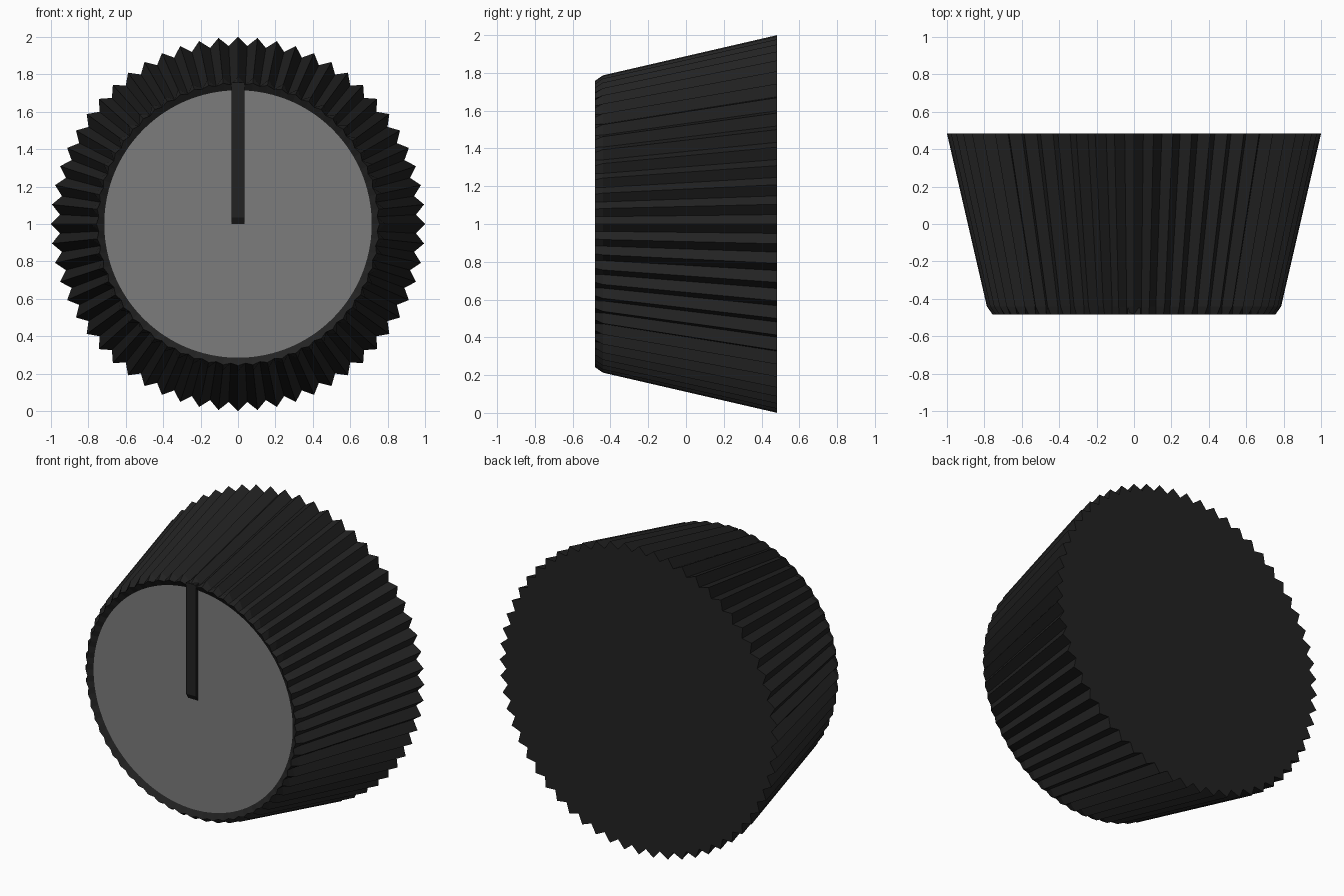
import bpy, bmesh
from math import sin, cos, pi

if "Cube" in bpy.data.objects:
    bpy.data.objects.remove(bpy.data.objects["Cube"])

TEETH = 60
CZ = 1.0  # height of the knob axis


def material(name, value):
    m = bpy.data.materials.new(name)
    m.diffuse_color = (value, value, value, 1)
    m.use_nodes = True
    m.node_tree.nodes["Principled BSDF"].inputs["Base Color"].default_value = m.diffuse_color
    return m


def add_object(name, bm, mat):
    bmesh.ops.recalc_face_normals(bm, faces=bm.faces)
    mesh = bpy.data.meshes.new(name)
    bm.to_mesh(mesh)
    bm.free()
    mesh.materials.append(mat)
    ob = bpy.data.objects.new(name, mesh)
    bpy.context.collection.objects.link(ob)
    return ob


def ring(bm, y, peak, valley):
    verts = []
    for i in range(TEETH * 2):
        r = valley if i % 2 else peak
        a = pi / 2 + i * pi / TEETH
        verts.append(bm.verts.new((r * cos(a), y, CZ + r * sin(a))))
    return verts


black = material("black_plastic", 0.016)
grey = material("grey_face", 0.2)

# Ribbed tapering body: (y, peak radius, valley radius) from back to recessed front
sections = [(0.483, 1.0, 0.953), (-0.44, 0.787, 0.748), (-0.483, 0.757, 0.745),
            (-0.46, 0.715, 0.715)]
bm = bmesh.new()
rings = [ring(bm, *s) for s in sections]
for a, b in zip(rings, rings[1:]):
    for i in range(len(a)):
        j = (i + 1) % len(a)
        bm.faces.new((a[i], a[j], b[j], b[i]))
bm.faces.new(rings[0])
add_object("knob_body", bm, black)

# Grey inset front disc
bm = bmesh.new()
bm.faces.new(ring(bm, -0.46, 0.716, 0.716))
add_object("front_disc", bm, grey)

# Raised pointer bar with a sloped lower end: side profile (y, z) extruded in x
profile = [(-0.45, 1.0), (-0.462, 1.0), (-0.483, 1.035), (-0.483, 1.757), (-0.45, 1.757)]
bm = bmesh.new()
left, right = ([bm.verts.new((x, y, z)) for y, z in profile] for x in (-0.035, 0.035))
bm.faces.new(left)
bm.faces.new(right)
for i in range(len(profile)):
    j = (i + 1) % len(profile)
    bm.faces.new((left[i], left[j], right[j], right[i]))
add_object("pointer_bar", bm, black)
